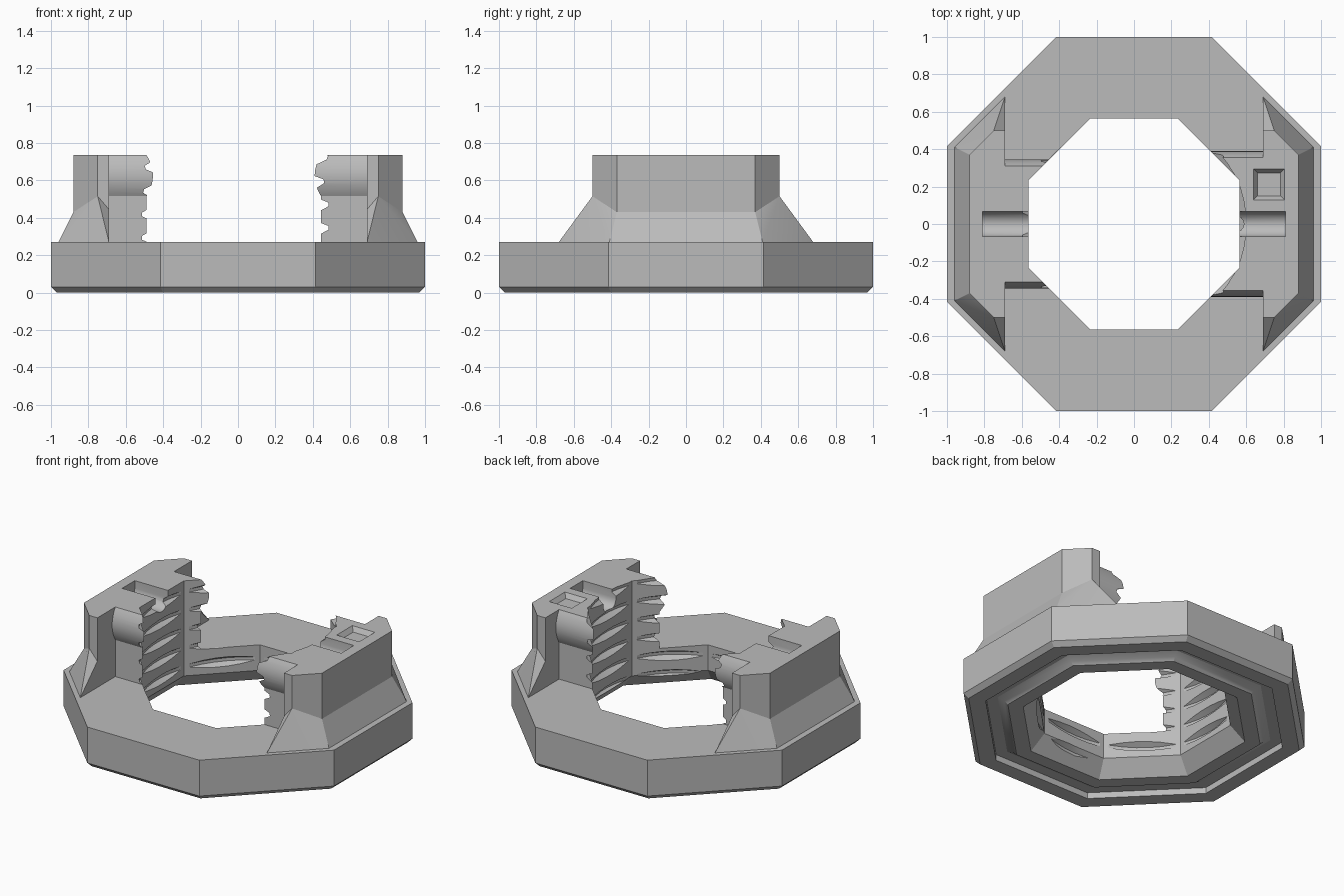
import bpy, bmesh, math
from mathutils import Matrix, Vector

if "Cube" in bpy.data.objects:
    bpy.data.objects.remove(bpy.data.objects["Cube"], do_unlink=True)

grey = bpy.data.materials.new("plain_grey")
grey.use_nodes = True
grey.diffuse_color = (0.5, 0.5, 0.5, 1)
grey.node_tree.nodes["Principled BSDF"].inputs["Base Color"].default_value = (0.5, 0.5, 0.5, 1)

TOP, DECK, BORE = 0.735, 0.27, 0.565


def finish(bm, name):
    bmesh.ops.recalc_face_normals(bm, faces=bm.faces)
    mesh = bpy.data.meshes.new(name)
    bm.to_mesh(mesh)
    bm.free()
    mesh.materials.append(grey)
    ob = bpy.data.objects.new(name, mesh)
    bpy.context.collection.objects.link(ob)
    return ob


def hull(name, points):
    bm = bmesh.new()
    for p in points:
        bm.verts.new(p)
    res = bmesh.ops.convex_hull(bm, input=bm.verts)
    spare = {g for g in res["geom_interior"] + res["geom_unused"] if isinstance(g, bmesh.types.BMVert)}
    bmesh.ops.delete(bm, geom=list(spare), context="VERTS")
    bmesh.ops.dissolve_limit(bm, angle_limit=0.002, verts=bm.verts, edges=bm.edges)
    return finish(bm, name)


def box(name, x0, x1, y0, y1, z0, z1):
    return hull(name, [(x, y, z) for x in (x0, x1) for y in (y0, y1) for z in (z0, z1)])


def lathe(name, profile, sides, matrix=Matrix()):
    """Revolve a closed (apothem, z) loop around z."""
    bm = bmesh.new()
    k = 1 / math.cos(math.pi / sides)
    rings = []
    for i in range(sides):
        a = 2 * math.pi * (i + 0.5) / sides
        rings.append([bm.verts.new(matrix @ Vector((r * k * math.cos(a), r * k * math.sin(a), z)))
                      for r, z in profile])
    n = len(profile)
    for i in range(sides):
        a, b = rings[i], rings[(i + 1) % sides]
        for j in range(n):
            bm.faces.new((a[j], b[j], b[(j + 1) % n], a[(j + 1) % n]))
    return finish(bm, name)


def prism(name, r, z0, z1, sides, matrix=Matrix(), r_mid=None):
    """Capped column; r_mid widens it in the middle into a thread ridge."""
    layers = [(r, z0), (r, z1)]
    if r_mid:
        layers += [(r_mid, -0.01), (r_mid, 0.01)]
    k = 1 / math.cos(math.pi / sides)
    angles = [2 * math.pi * (i + 0.5) / sides for i in range(sides)]
    return hull(name, [matrix @ Vector((q * k * math.cos(a), q * k * math.sin(a), z))
                       for q, z in layers for a in angles])


def combine(target, other, operation):
    mod = target.modifiers.new(other.name, "BOOLEAN")
    mod.object, mod.operation, mod.solver = other, operation, "EXACT"
    bpy.context.view_layer.objects.active = target
    bpy.ops.object.modifier_apply(modifier=mod.name)
    bpy.data.objects.remove(other, do_unlink=True)


# Octagonal base ring with chamfered rim, bottom groove and flared bore
base = lathe("clamp_ring", [
    (0.5, DECK), (1, DECK), (1, 0.03), (0.97, 0), (0.87, 0), (0.87, 0.04),
    (0.8, 0.04), (0.76, 0.02), (0.74, 0), (0.65, 0), (0.5, 0.176)], 8)


# Two jaws standing on the ring; s is the side, w the half width of the inner block
def jaw(s, w):
    foot = [(0.96, 0.41), (0.69, 0.68)]
    shoulder = [(0.88, 0.37, 0.43), (0.75, 0.5, 0.515), (0.69, 0.5, 0.445)]
    crown = [(x, y) for x, y, z in shoulder]
    both = (-1, 1)
    skirt = hull("jaw_skirt", [(s * x, m * y, z) for x, y in foot for z in (0.2, DECK) for m in both]
                 + [(s * x, m * y, z) for x, y, z in shoulder for m in both])
    wall = hull("jaw_wall", [(s * x, m * y, z) for x, y in crown for z in (0.3, TOP) for m in both])
    block = box("jaw_block", s * 0.4, s * 0.72, -w, w, 0.2, TOP)
    # Rounded bulge along both flanks of the upper block
    mid, half = (TOP + 0.515) / 2, (TOP - 0.515) / 2
    arc = [(w + 0.034 * (1 - t * t), mid + half * t) for t in (i / 8 for i in range(-8, 9))]
    bulge = hull("jaw_bulge", [(s * x, m * y, z) for x in (0.4, 0.72) for y, z in arc for m in both])
    for part in (skirt, wall, block, bulge):
        combine(base, part, "UNION")


jaw(-1, 0.31)
jaw(1, 0.355)

# Octagonal bore
combine(base, prism("bore_cutter", BORE, -0.2, 1, 8), "DIFFERENCE")

# Slightly tilted thread grooves bite into the flats of the bore
for i in range(6):
    m = Matrix.Translation((0, 0, 0.07 + 0.125 * i)) @ Matrix.Rotation(-0.054, 4, "Y")
    combine(base, prism("thread_cutter", 0.5, -0.07, 0.07, 48, m, 0.6), "DIFFERENCE")

# Round-bottomed channels across the jaw tops
for s in (-1, 1):
    r, z = 0.067, TOP - 0.05
    section = [(r * math.cos(a), z + r * math.sin(a))
               for a in (math.pi + math.pi * i / 12 for i in range(13))]
    section += [(r, TOP + 0.1), (-r, TOP + 0.1)]
    channel = hull("channel_cutter", [(s * x, y, h) for x in (0.5, 0.81) for y, h in section])
    combine(base, channel, "DIFFERENCE")

# Shallow square pocket with sloping sides on the left jaw
cx, cy = 0.722, 0.212
pocket = hull("pocket_cutter", [(cx + a * h, cy + b * h, z) for h, z in
                                ((0.083, TOP + 0.02), (0.083, TOP), (0.062, TOP - 0.03))
                                for a in (-1, 1) for b in (-1, 1)])
combine(base, pocket, "DIFFERENCE")

# Keep every face on the one colour and the edges crisp
for p in base.data.polygons:
    p.material_index = 0
bpy.ops.object.select_all(action="DESELECT")
base.select_set(True)
bpy.context.view_layer.objects.active = base
bpy.ops.object.shade_smooth_by_angle(angle=math.radians(20))
